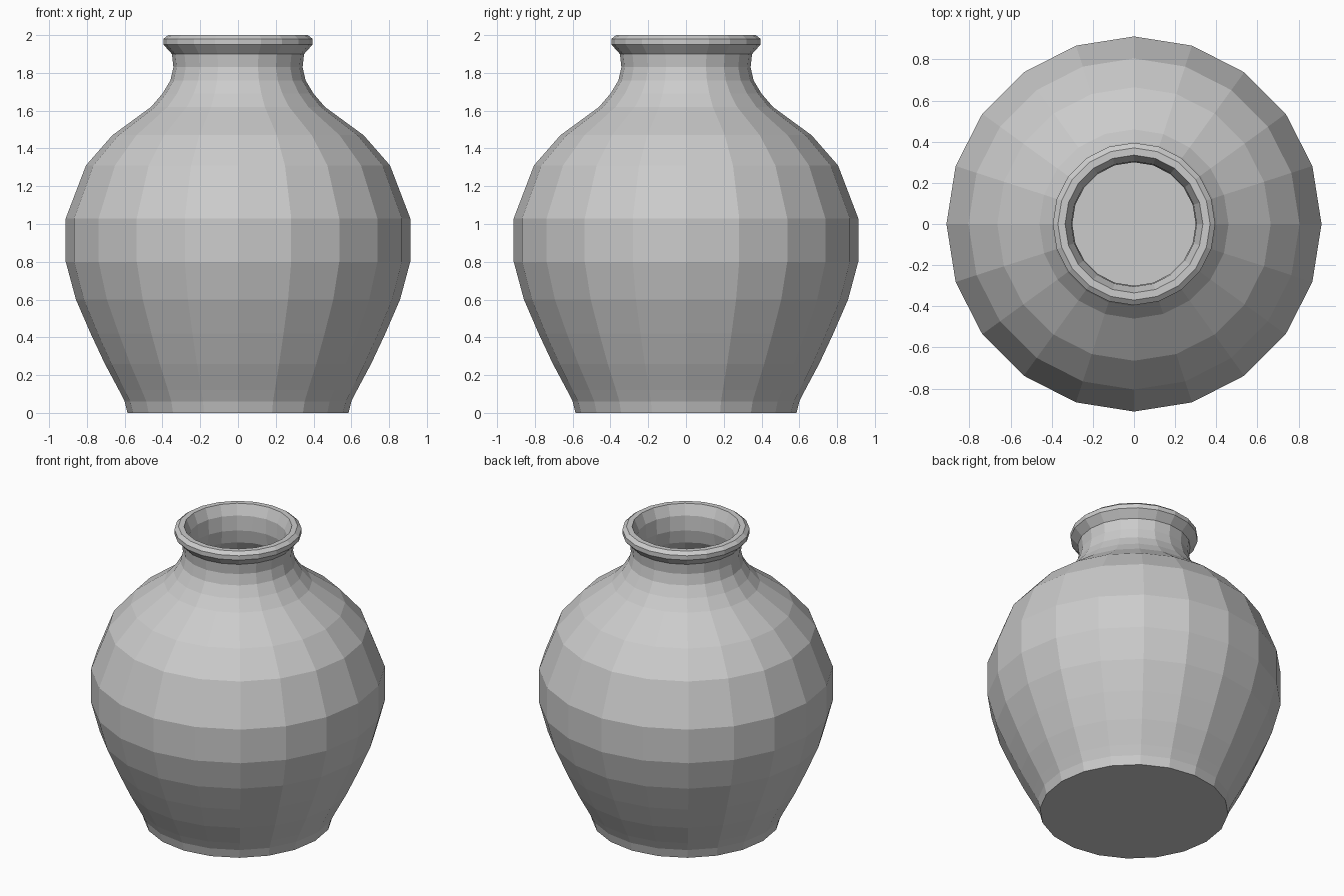
import bpy, bmesh, math
from mathutils import Vector

if "Cube" in bpy.data.objects:
    bpy.data.objects.remove(bpy.data.objects["Cube"])

SIDES = 20

# Closed wall profile (radius, height): outside going up, then inside going down
OUTER = [(0.585, 0), (0.60, 0.06), (0.63, 0.12), (0.705, 0.26), (0.78, 0.42),
         (0.858, 0.60), (0.912, 0.80), (0.912, 1.03), (0.805, 1.31), (0.665, 1.47),
         (0.46, 1.62), (0.40, 1.69), (0.358, 1.76), (0.342, 1.83), (0.35, 1.90),
         (0.395, 1.95), (0.395, 1.98), (0.37, 2.0)]
INNER = [(0.335, 2.0), (0.305, 1.93), (0.30, 1.83), (0.318, 1.74), (0.36, 1.67),
         (0.425, 1.59), (0.63, 1.44), (0.765, 1.285), (0.868, 1.02), (0.868, 0.81),
         (0.815, 0.61), (0.737, 0.43), (0.66, 0.27), (0.585, 0.13), (0.56, 0.05)]

# Shards: each owns the region where its (direction, offset) scores highest
SHARDS = {
    "shard_front": ((0, 0, 0), 0),
    "shard_front_shoulder": ((-0.160, 0.211, 0.923), 1.023),
    "shard_back_neck": ((0.031, 0.602, 0.923), 1.0155),
    "shard_right_shoulder": ((0.134, 0.671, 0.593), 0.507),
    "shard_right_side": ((0.433, 0.879, 0.315), 0.460),
    "shard_back": ((0.059, 1.0, -0.040), 0.072),
    "shard_left": ((-0.895, 0.458, 0.374), 0.496),
}


def make_object(name, bm):
    bmesh.ops.recalc_face_normals(bm, faces=bm.faces)
    mesh = bpy.data.meshes.new(name)
    bm.to_mesh(mesh)
    bm.free()
    obj = bpy.data.objects.new(name, mesh)
    bpy.context.collection.objects.link(obj)
    return obj


def whole_vase(name):
    """Faceted hollow vase: lathed rings, closed by a base and an inside floor."""
    bm = bmesh.new()
    rings = []
    for r, z in OUTER + INNER:
        rings.append([bm.verts.new((r * math.cos(2 * math.pi * i / SIDES),
                                    r * math.sin(2 * math.pi * i / SIDES), z))
                      for i in range(SIDES)])
    for a, b in zip(rings, rings[1:]):
        for i in range(SIDES):
            j = (i + 1) % SIDES
            bm.faces.new((a[i], a[j], b[j], b[i]))
    bm.faces.new(rings[0])
    bm.faces.new(rings[-1])
    return make_object(name, bm)


def cell_cutter(name):
    """Convex block covering one shard's region."""
    n, c = SHARDS[name]
    bm = bmesh.new()
    bmesh.ops.create_cube(bm, size=6)
    for other, (m, d) in SHARDS.items():
        if other == name:
            continue
        normal = Vector(m) - Vector(n)
        point = normal * ((d - c) / normal.length_squared)
        cut = bmesh.ops.bisect_plane(
            bm, geom=bm.verts[:] + bm.edges[:] + bm.faces[:], dist=1e-6,
            plane_co=point, plane_no=normal, clear_outer=True)
        edges = [e for e in bm.edges if e.is_boundary]
        if edges:
            bmesh.ops.holes_fill(bm, edges=edges, sides=0)
    cutter = make_object(name + "_cutter", bm)
    cutter.hide_render = True
    return cutter


# Break the vase into its fitted shards
for name in SHARDS:
    shard = whole_vase(name)
    cutter = cell_cutter(name)
    mod = shard.modifiers.new("break", 'BOOLEAN')
    mod.operation = 'INTERSECT'
    mod.solver = 'EXACT'
    mod.object = cutter
    bpy.context.view_layer.objects.active = shard
    bpy.ops.object.modifier_apply(modifier=mod.name)
    bpy.data.objects.remove(cutter)
